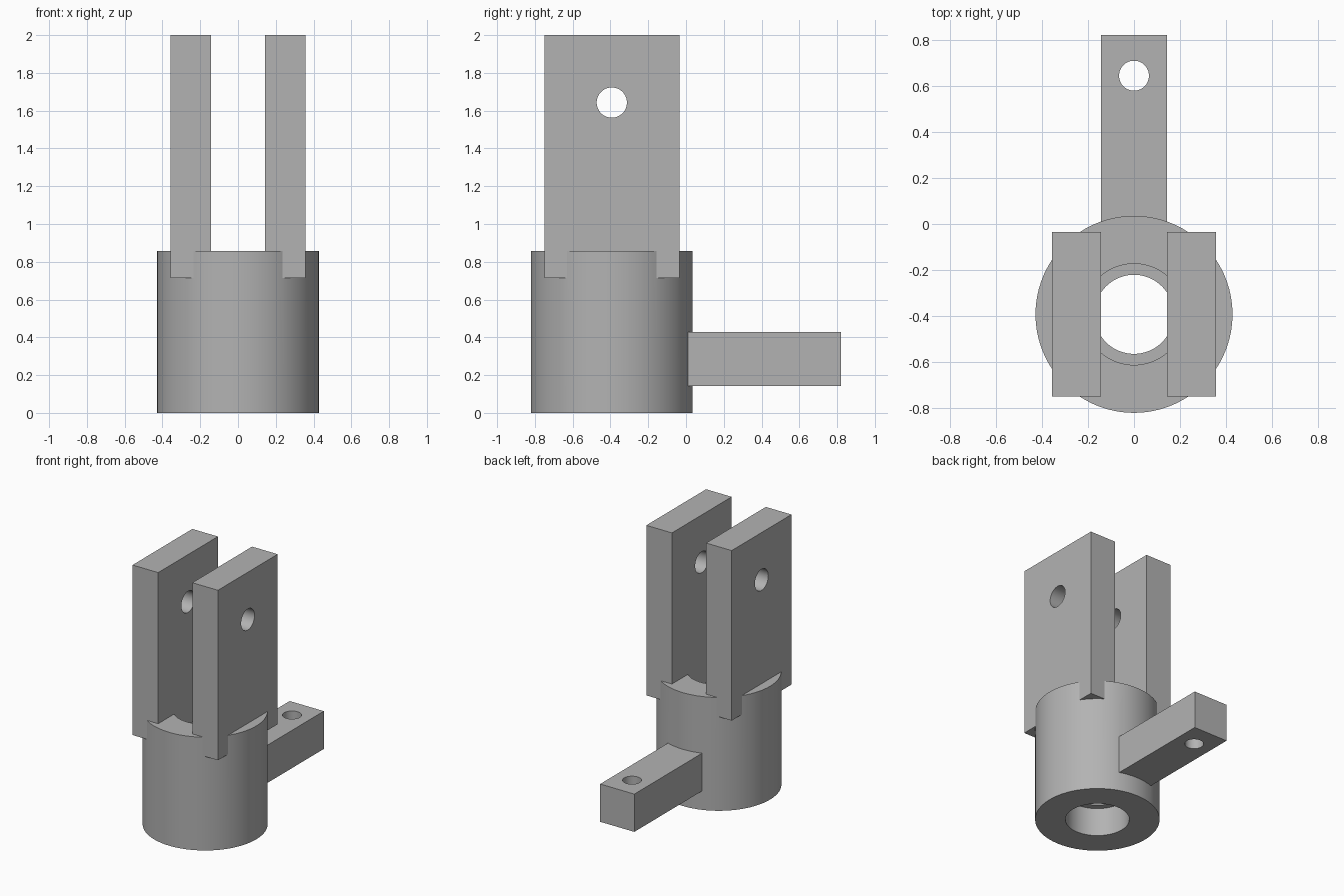
import bpy
import math

if "Cube" in bpy.data.objects:
    bpy.data.objects.remove(bpy.data.objects["Cube"], do_unlink=True)

U = 1 / 7            # design unit: the whole part is 14 units tall
CY = -2.75 * U       # y of the socket axis

grey = bpy.data.materials.new("plain grey")
grey.use_nodes = True
colour = (0.45, 0.45, 0.45, 1)
grey.diffuse_color = colour
grey.node_tree.nodes["Principled BSDF"].inputs["Base Color"].default_value = colour


def finish(name):
    ob = bpy.context.object
    ob.name = name
    ob.data.materials.append(grey)
    return ob


def box(name, low, high):
    mid = [(a + b) / 2 for a, b in zip(low, high)]
    bpy.ops.mesh.primitive_cube_add(size=1, location=mid)
    bpy.context.object.scale = [b - a for a, b in zip(low, high)]
    bpy.ops.object.transform_apply(location=True, rotation=False, scale=True)
    return finish(name)


def cylinder(name, radius, depth, centre, turn=(0, 0, 0)):
    bpy.ops.mesh.primitive_cylinder_add(vertices=72, radius=radius, depth=depth,
                                        location=centre, rotation=turn)
    return finish(name)


def combine(target, other, operation):
    mod = target.modifiers.new(operation.lower(), 'BOOLEAN')
    mod.operation = operation
    mod.solver = 'EXACT'
    mod.object = other
    bpy.context.view_layer.objects.active = target
    bpy.ops.object.modifier_apply(modifier=mod.name)
    bpy.data.objects.remove(other, do_unlink=True)


# Round socket, bored through with a wider recess at each end
body = cylinder("clevis_bracket", 3 * U, 6 * U, (0, CY, 3 * U))
combine(body, cylinder("through_bore", 0.172, 2, (0, CY, 0.5)), 'DIFFERENCE')
for z in (0, 6 * U):
    combine(body, cylinder("recess", 0.22, 3 * U, (0, CY, z)), 'DIFFERENCE')

# Two upright cheek plates, sunk into the rim
for side in (-1, 1):
    x_range = sorted((side * U, side * 2.5 * U))
    plate = box("cheek_plate", (x_range[0], CY - 2.5 * U, 5 * U),
                (x_range[1], CY + 2.5 * U, 14 * U))
    combine(body, plate, 'UNION')

# Rear arm
combine(body, box("rear_arm", (-U, -0.08, U), (U, 5.75 * U, 3 * U)), 'UNION')

# Pin holes across the cheeks and down through the arm
combine(body, cylinder("cheek_pin", 0.08, 2, (0, CY, 11.5 * U),
                       (0, math.pi / 2, 0)), 'DIFFERENCE')
combine(body, cylinder("arm_pin", 0.065, 1, (0, 0.645, 2 * U)), 'DIFFERENCE')

bpy.ops.object.select_all(action='DESELECT')
body.select_set(True)
bpy.context.view_layer.objects.active = body
bpy.ops.object.shade_smooth_by_angle(angle=math.radians(30))
